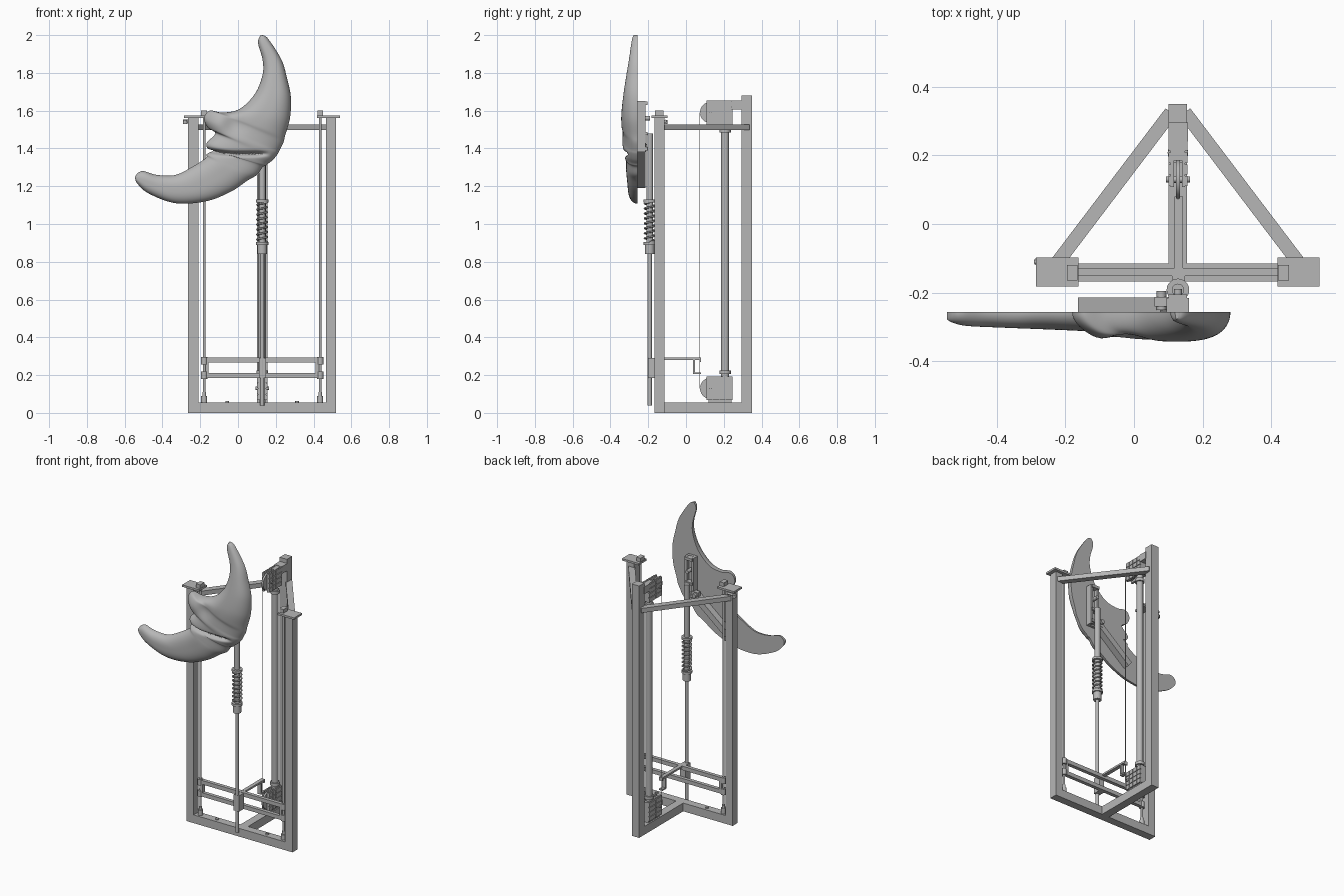
import bpy, math
from mathutils import Vector

if "Cube" in bpy.data.objects:
    bpy.data.objects.remove(bpy.data.objects["Cube"], do_unlink=True)

grey = bpy.data.materials.new("plain grey")
grey.use_nodes = True
colour = (0.47, 0.47, 0.47, 1)
grey.diffuse_color = colour
grey.node_tree.nodes["Principled BSDF"].inputs["Base Color"].default_value = colour


def make(name, verts, faces, smooth=False):
    mesh = bpy.data.meshes.new(name)
    mesh.from_pydata(verts, [], faces)
    mesh.materials.append(grey)
    obj = bpy.data.objects.new(name, mesh)
    bpy.context.collection.objects.link(obj)
    if smooth:
        bpy.context.view_layer.objects.active = obj
        bpy.ops.object.select_all(action='DESELECT')
        obj.select_set(True)
        bpy.ops.object.shade_smooth_by_angle(angle=math.radians(40))
    return obj


def box(name, xs, ys, zs):
    """Box from its lower and upper limit on each axis."""
    verts = [(x, y, z) for x in xs for y in ys for z in zs]
    faces = [(0, 1, 3, 2), (4, 6, 7, 5), (0, 4, 5, 1), (2, 3, 7, 6), (0, 2, 6, 4), (1, 5, 7, 3)]
    return make(name, verts, faces)


def beam(name, start, end, width, height):
    """Rectangular beam between two points."""
    a, b = Vector(start), Vector(end)
    half = (b - a).length / 2
    obj = box(name, (-width / 2, width / 2), (-height / 2, height / 2), (-half, half))
    obj.location = (a + b) / 2
    obj.rotation_euler = (b - a).to_track_quat('Z', 'Y').to_euler()
    return obj


def rod(name, start, end, radius, sides=20):
    a, b = Vector(start), Vector(end)
    half = (b - a).length / 2
    ring = [(radius * math.cos(math.tau * i / sides), radius * math.sin(math.tau * i / sides))
            for i in range(sides)]
    verts = [(x, y, z) for z in (-half, half) for x, y in ring]
    faces = [(i, (i + 1) % sides, sides + (i + 1) % sides, sides + i) for i in range(sides)]
    faces += [tuple(reversed(range(sides))), tuple(range(sides, 2 * sides))]
    obj = make(name, verts, faces, smooth=True)
    obj.location = (a + b) / 2
    obj.rotation_euler = (b - a).to_track_quat('Z', 'Y').to_euler()
    return obj


def upright(name, x, y, low, high, radius):
    return rod(name, (x, y, low), (x, y, high), radius)


# Frame: three posts, T-shaped base, two upper braces
MID = 0.128
FRONT = (-0.168, -0.115)
SPINE = (0.101, 0.155)
box("rear_post", SPINE, (0.295, 0.35), (0, 1.68))
box("front_base_bar", (-0.21, 0.466), FRONT, (0, 0.055))
box("rear_base_bar", SPINE, (-0.115, 0.295), (0, 0.055))
for side, label in ((-1, "right"), (1, "left")):
    def sx(offset):
        return MID + side * offset

    def span(near, far):
        return sorted((sx(near), sx(far)))

    box(label + "_front_post", span(0.338, 0.392), FRONT, (0, 1.56))
    box(label + "_top_plate", span(0.29, 0.413), (-0.182, -0.098), (1.562, 1.575))
    box(label + "_plate_block", span(0.292, 0.323), (-0.165, -0.12), (1.575, 1.6))
    beam(label + "_upper_brace", (sx(0.365), -0.13, 1.513), (sx(0.02), 0.325, 1.513), 0.04, 0.03)
    # Guide rod with foot and carriage end bracket
    upright(label + "_guide_rod", sx(0.307), -0.14, 0.05, 1.57, 0.007)
    upright(label + "_rod_foot", sx(0.307), -0.14, 0.055, 0.09, 0.016)
    upright(label + "_rod_collar", sx(0.307), -0.14, 0.09, 0.11, 0.01)
    box(label + "_carriage_end", span(0.283, 0.3), (-0.152, -0.128), (0.19, 0.29))
    for z in (0.2, 0.275):
        upright(label + "_slide_bearing", sx(0.307), -0.14, z - 0.02, z + 0.02, 0.017)
    upright(label + "_base_bolt", sx(0.185), -0.14, 0.055, 0.063, 0.01)
upright("side_knob", -0.28, -0.11, 1.53, 1.55, 0.012)
rod("side_pin", (-0.29, -0.11, 1.545), (-0.23, -0.11, 1.545), 0.007)

# Sliding carriage with a hooked arm reaching to the cable
for label, z in (("lower", 0.197), ("upper", 0.279)):
    box(label + "_carriage_bar", (MID - 0.295, MID + 0.295), (-0.152, -0.128), (z - 0.013, z + 0.013))
ARM = (0.118, 0.143)
box("carriage_arm", ARM, (-0.13, 0.08), (0.281, 0.293))
box("arm_drop", ARM, (0.038, 0.048), (0.21, 0.281))
box("arm_foot", ARM, (0.038, 0.08), (0.205, 0.214))
box("arm_tip", ARM, (0.072, 0.08), (0.27, 0.281))
box("shaft_clamp", (0.11, 0.148), (-0.202, -0.15), (0.184, 0.29))

# Rear column and cable
upright("rear_column", MID, 0.207, 0.19, 1.54, 0.021)
for z in (0.215, 1.495):
    upright("column_collar", MID, 0.207, z - 0.01, z + 0.01, 0.03)
upright("cable", MID, 0.073, 0.13, 1.59, 0.002)

# Pulley blocks: wheel between two ribbed cheeks
for label, z in (("lower", 0.13), ("upper", 1.59)):
    rod(label + "_pulley_wheel", (MID - 0.006, 0.13, z), (MID + 0.006, 0.13, z), 0.056, 40)
    rod(label + "_pulley_axle", (MID - 0.035, 0.13, z), (MID + 0.035, 0.13, z), 0.009)
    box(label + "_pulley_spacer", (MID - 0.015, MID + 0.015), (0.185, 0.245), (z - 0.06, z + 0.06))
    for side in (-1, 1):
        def cheek(near, far):
            return sorted((MID + side * near, MID + side * far))
        box(label + "_pulley_cheek", cheek(0.012, 0.021), (0.108, 0.245), (z - 0.063, z + 0.063))
        for row in range(4):
            for column in range(4):
                y, h = 0.11 + column * 0.034, z - 0.061 + row * 0.031
                box(label + "_cheek_pad", cheek(0.021, 0.028), (y, y + 0.03), (h, h + 0.027))
box("upper_pulley_mount", (0.1, 0.157), (0.24, 0.296), (1.605, 1.653))
box("lower_pulley_mount", (0.11, 0.147), (0.12, 0.24), (0.05, 0.08))

# Turning shaft with coil spring
SHAFT = -0.192
upright("drive_shaft", MID, SHAFT, 0.04, 0.86, 0.011)
upright("upper_shaft", MID, SHAFT, 0.86, 1.48, 0.018)
for low, high, radius in ((0.84, 0.89, 0.025), (0.89, 0.905, 0.033), (1.115, 1.13, 0.033)):
    upright("spring_collar", MID, SHAFT, low, high, radius)
coil = bpy.data.curves.new("coil_spring", 'CURVE')
coil.dimensions = '3D'
coil.bevel_depth = 0.005
coil.bevel_resolution = 2
line = coil.splines.new('POLY')
TURNS, STEPS = 8, 24
line.points.add(TURNS * STEPS)
for i, point in enumerate(line.points):
    angle = math.tau * i / STEPS
    point.co = (MID + 0.027 * math.cos(angle), SHAFT + 0.027 * math.sin(angle),
                0.905 + 0.21 * i / (TURNS * STEPS), 1)
coil.materials.append(grey)
bpy.context.collection.objects.link(bpy.data.objects.new("coil_spring", coil))

# Mounting behind the crescent: upright frame and sloping bar
box("mount_plate", (0.095, 0.16), (-0.258, -0.24), (1.38, 1.65))
for x in (0.095, 0.145):
    box("mount_rail", (x, x + 0.015), (-0.24, -0.215), (1.38, 1.65))
for z in (1.39, 1.47, 1.63):
    box("mount_rung", (0.1, 0.155), (-0.24, -0.205), (z, z + 0.018))
beam("sloping_bar", (0.09, -0.236, 1.40), (-0.15, -0.236, 1.205), 0.045, 0.04)
box("hinge_block", (0.06, 0.11), (-0.24, -0.212), (1.38, 1.43))
rod("hinge_pin", (0.08, -0.25, 1.41), (0.08, -0.195, 1.41), 0.014)
rod("mount_bolt", (MID, -0.24, 1.56), (MID, -0.19, 1.56), 0.012)

# Crescent: rows of inner x, inner z, outer x, outer z, depth, in hundredths
ROWS = [(12, 200, 13, 200, 2), (10.6, 196, 16, 198, 3), (13, 187, 23, 187, 4.5),
        (13, 179, 26, 177, 6), (9, 169, 28, 167, 7.5), (1, 161, 27.5, 156, 8.5),
        (-8, 159, 25, 147, 8.5), (-15, 160, 24, 143, 8), (-18, 156, 22, 139, 8),
        (-16, 151, 21, 137, 8), (-12, 148, 18.5, 134, 7.5), (-16.5, 143, 16, 132, 7),
        (-16, 140, 15, 131, 6.5), (-13, 139, 13, 130, 6), (-16.5, 137, 10, 126, 6),
        (-17, 135, 5, 123, 6), (-23, 131, -4, 117, 5.5), (-33, 126, -17, 112, 5),
        (-43, 126, -33, 111, 4.5), (-50, 128, -47, 116, 4), (-53, 127, -53, 121, 3),
        (-54.5, 125, -54.5, 124, 2)]


def spline(rows, t):
    """Catmull-Rom blend through the rows."""
    k = min(int(t), len(rows) - 2)
    f = t - k
    a, b, c, d = (rows[min(max(k + j, 0), len(rows) - 1)] for j in (-1, 0, 1, 2))
    return [0.005 * (2 * q + (r - p) * f + (2 * p - 5 * q + 4 * r - s) * f * f
                     + (3 * q - p - 3 * r + s) * f ** 3) for p, q, r, s in zip(a, b, c, d)]


def bump(x, z, cx, cz, size):
    return math.exp(-((x - cx) ** 2 + (z - cz) ** 2) / size ** 2)


BACK, ALONG, ACROSS = -0.257, 168, 40
verts = []
for i in range(ALONG + 1):
    ix, iz, ox, oz, depth = spline(ROWS, i * (len(ROWS) - 1) / ALONG)
    for j in range(ACROSS + 1):
        u = -math.cos(math.pi * j / ACROSS)
        s = (u + 1) / 2
        x, z = ix + (ox - ix) * s, iz + (oz - iz) * s
        dome = math.sqrt(max(0, 1 - abs(u) ** 2.6))
        shape = depth - 0.018 * bump(x, z, -0.02, 1.53, 0.06) + 0.012 * bump(x, z, -0.1, 1.54, 0.05)
        # Mouth groove, fading out towards the cheek
        mouth = 1.372 + 0.02 * max(0, -x / 0.16) ** 2
        fade = min(1, max(0, (0.17 - x) / 0.06)) * (x > -0.2)
        shape -= 0.03 * fade * math.exp(-((z - mouth) / 0.011) ** 2)
        verts.append((x, BACK - shape * dome, z))
W = ACROSS + 1
faces = [(i * W + j, i * W + j + 1, (i + 1) * W + j + 1, (i + 1) * W + j)
         for i in range(ALONG) for j in range(ACROSS)]
# Flat back joins the rim on both edges, and the tips close the ends
faces += [(i * W, (i + 1) * W, (i + 1) * W + ACROSS, i * W + ACROSS) for i in range(ALONG)]
faces += [tuple(range(ACROSS, -1, -1)), tuple(range(ALONG * W, ALONG * W + W))]
moon = make("crescent_face", verts, [tuple(reversed(f)) for f in faces], smooth=True)
